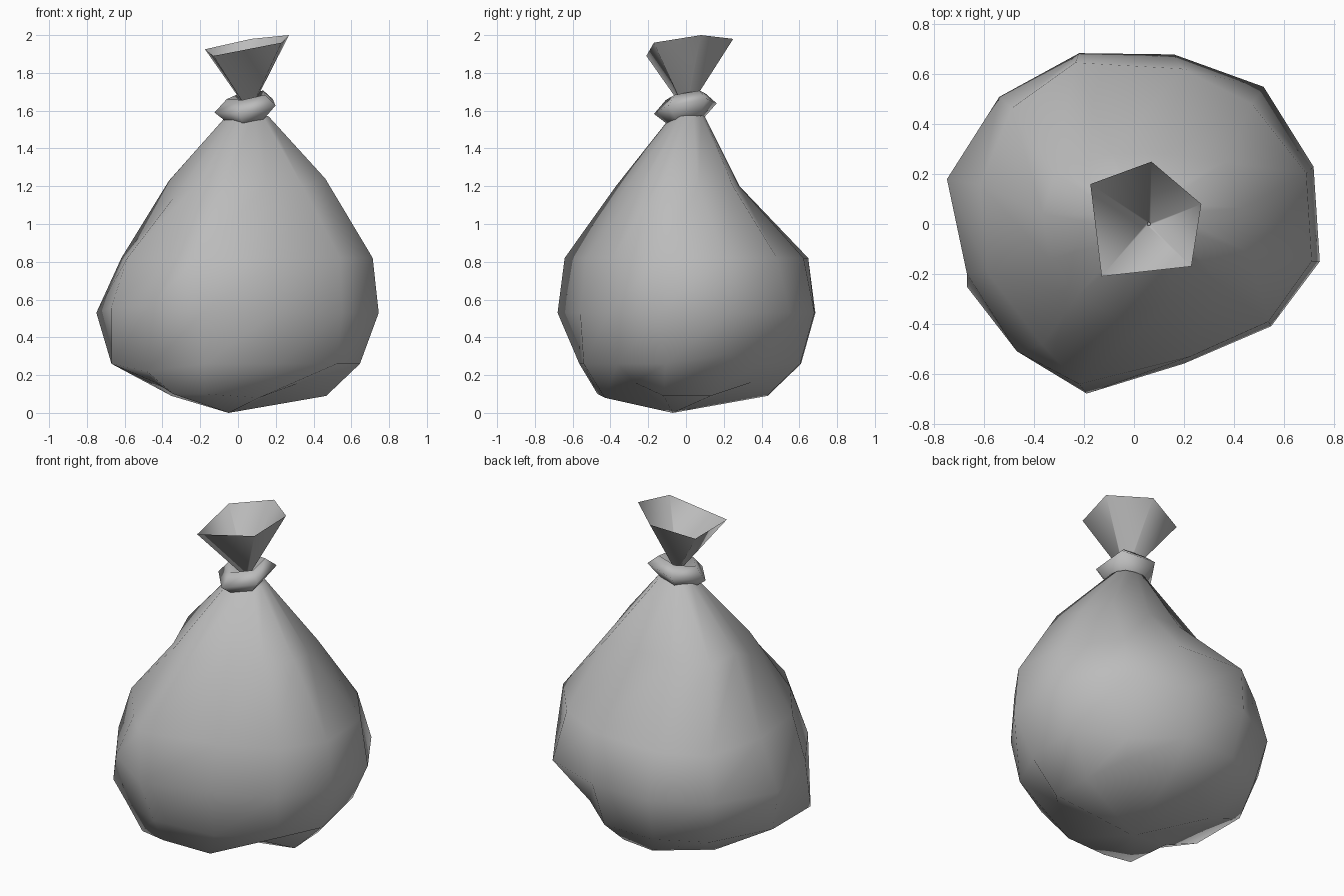
import bpy
import math
from mathutils import Vector

cube = bpy.data.objects.get("Cube")
if cube:
    bpy.data.objects.remove(cube, do_unlink=True)

grey = bpy.data.materials.new("sack grey")
grey.use_nodes = True
color = (0.5, 0.5, 0.5, 1)
grey.diffuse_color = color
grey.node_tree.nodes["Principled BSDF"].inputs["Base Color"].default_value = color


def loft(name, rings, bottom=None, top=None):
    """Skin closed rings smoothly; optional end points close the ends."""
    n = len(rings[0])
    verts = [Vector(p) for ring in rings for p in ring]
    faces = []
    for r in range(len(rings) - 1):
        for i in range(n):
            j = (i + 1) % n
            faces.append((r * n + i, r * n + j, r * n + n + j, r * n + n + i))
    for tip, start, flip in ((bottom, 0, True), (top, len(verts) - n, False)):
        if tip:
            verts.append(Vector(tip))
            for i in range(n):
                a, b = start + i, start + (i + 1) % n
                faces.append((b, a, len(verts) - 1) if flip else (a, b, len(verts) - 1))
    mesh = bpy.data.meshes.new(name)
    mesh.from_pydata(verts, [], faces)
    mesh.materials.append(grey)
    for poly in mesh.polygons:
        poly.use_smooth = True
    mesh.update()
    bpy.context.collection.objects.link(bpy.data.objects.new(name, mesh))


# Sack body: one lumpy outline, scaled and shifted at each level
outline = [(0.745, -0.15), (0.72, 0.23), (0.52, 0.55), (0.16, 0.68),
           (-0.22, 0.685), (-0.54, 0.51), (-0.75, 0.18), (-0.67, -0.2),
           (-0.47, -0.51), (-0.19, -0.68), (0.2, -0.56), (0.55, -0.41)]
# height, centre x, centre y, scale x, scale y
levels = [(0.09, 0.05, -0.02, 0.56, 0.66),
          (0.26, -0.01, 0.02, 0.88, 0.86),
          (0.53, 0, 0, 1, 1),
          (0.82, 0.05, -0.01, 0.89, 0.93),
          (1.2, 0.035, -0.045, 0.56, 0.48),
          (1.57, 0.05, 0.01, 0.15, 0.13)]
# Dents and bulges per level: corner -> offset
dents = [
    {2: (0, 0, .07), 3: (-.04, .03, .03), 5: (-.1, -.09, 0), 6: (-.08, -.02, .06),
     7: (-.11, -.09, .07), 8: (-.13, -.08, .01), 9: (-.12, 0, .01),
     10: (-.05, -.04, -.01), 11: (-.03, .02, .07)},
    {1: (0, 0, .05), 2: (-.07, -.1, 0), 6: (0, -.06, 0), 7: (-.07, -.1, 0),
     8: (-.06, .03, -.04), 10: (.05, -.08, 0), 11: (.05, -.03, 0)},
    {7: (0, 0, .03), 8: (0, 0, .03)},
    {2: (-.04, -.02, 0), 4: (-.09, .02, 0), 5: (-.06, 0, -.03),
     7: (-.04, 0, 0), 9: (-.1, 0, 0)},
    {0: (.01, 0, .04), 2: (.04, .03, 0), 5: (-.05, .01, 0),
     6: (.02, 0, .03), 7: (0, 0, -.06)},
    {}]
rings = []
for (z, cx, cy, sx, sy), moves in zip(levels, dents):
    rings.append([Vector((cx + x * sx, cy + y * sy, z)) + Vector(moves.get(i, (0, 0, 0)))
                  for i, (x, y) in enumerate(outline)])
loft("sack_body", rings, bottom=(-0.05, -0.07, 0), top=(0.05, 0.01, 1.59))

# Tied knot: a tilted five-sided bead around the neck, dished on top
knot = []
for z, radius in ((1.53, 0.08), (1.62, 0.175), (1.68, 0.11)):
    ring = []
    for i in range(5):
        a = math.radians(40 + 72 * i)
        x, y = radius * math.cos(a), radius * math.sin(a)
        ring.append((0.05 + x, y, z + 0.16 * x + 0.18 * y))
    knot.append(ring)
loft("tied_knot", knot, bottom=(0.05, 0, 1.52), top=(0.06, 0, 1.57))

# Open mouth: a thin flared funnel narrowing to a point inside the knot
rim = [(0.27, 0.08, 2.0), (0.07, 0.25, 1.98), (-0.175, 0.16, 1.925),
       (-0.13, -0.21, 1.89), (0.23, -0.17, 1.96)]
throat = [(0.06 + (x - 0.06) * 0.03, y * 0.03, 1.6) for x, y, z in rim]
loft("sack_mouth", [throat, rim])
